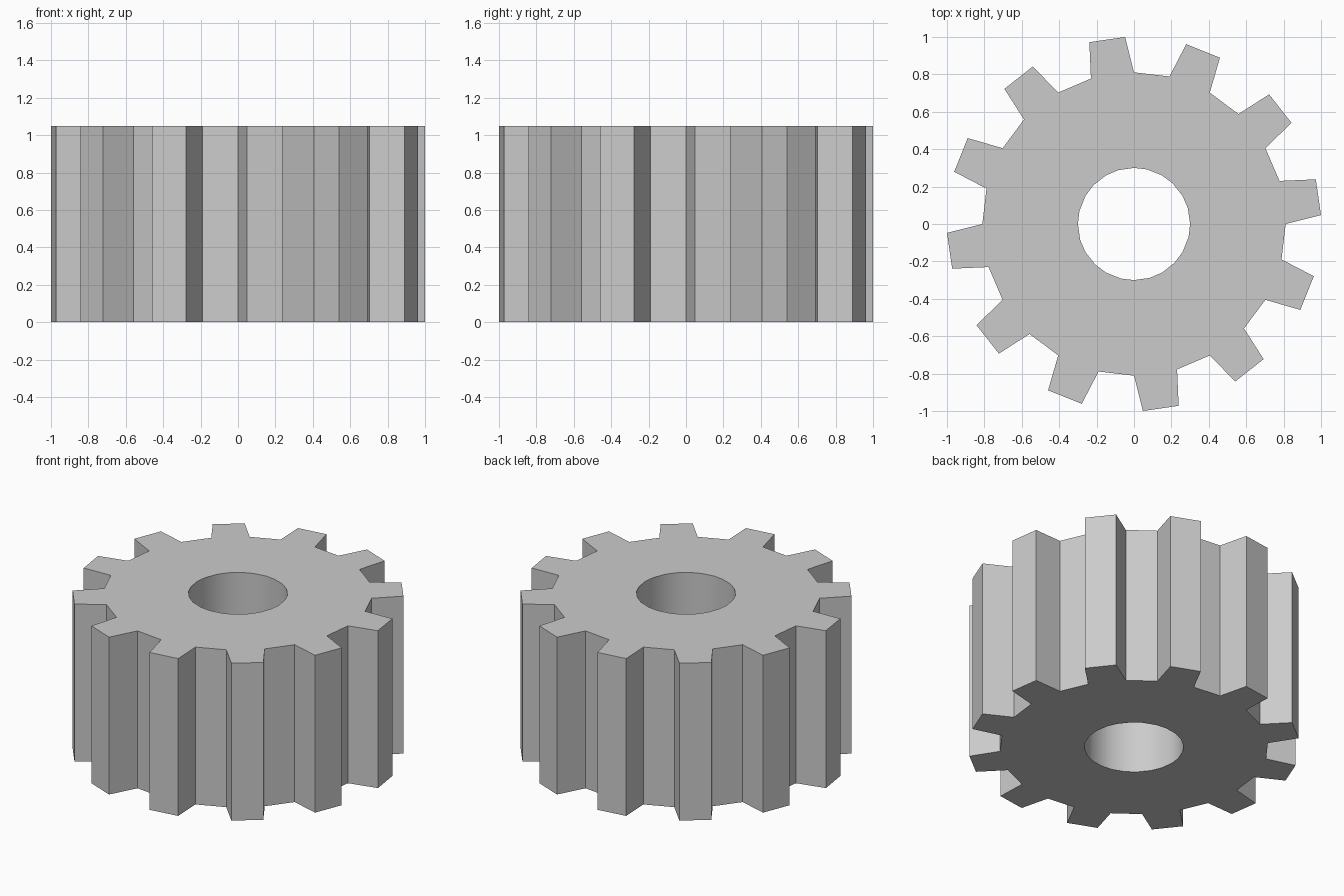
import bpy, bmesh
from math import sin, cos, radians

if "Cube" in bpy.data.objects:
    bpy.data.objects.remove(bpy.data.objects["Cube"])

TEETH, HEIGHT = 12, 1.05
R_TIP, R_ROOT, R_BORE = 1.001, 0.811, 0.30
ROOT_SPAN = 16.5           # degrees covered by a tooth at its root
TIP_A, TIP_B = 2.7, 13.8   # tip corner angles

bm = bmesh.new()


def vert(radius, degrees):
    a = radians(degrees)
    return bm.verts.new((radius * cos(a), radius * sin(a), 0))


# Matching rings of bore and root points, two per tooth
angles = [i * 360 / TEETH + d for i in range(TEETH) for d in (0, ROOT_SPAN)]
bore = [vert(R_BORE, a) for a in angles]
root = [vert(R_ROOT, a) for a in angles]
n = len(angles)

# Hub cap with a hole, plus one tooth on every other segment
for i in range(n):
    j = (i + 1) % n
    bm.faces.new((bore[i], root[i], root[j], bore[j]))
    if i % 2 == 0:
        tip_a = vert(R_TIP, angles[i] + TIP_A)
        tip_b = vert(R_TIP, angles[i] + TIP_B)
        bm.faces.new((root[i], tip_a, tip_b, root[j]))

# Extrude the profile to full height
res = bmesh.ops.extrude_face_region(bm, geom=bm.faces[:], use_keep_orig=True)
top = [g for g in res["geom"] if isinstance(g, bmesh.types.BMVert)]
bmesh.ops.translate(bm, verts=top, vec=(0, 0, HEIGHT))
bmesh.ops.recalc_face_normals(bm, faces=bm.faces[:])

mesh = bpy.data.meshes.new("gear")
bm.to_mesh(mesh)
bm.free()
gear = bpy.data.objects.new("gear", mesh)
bpy.context.collection.objects.link(gear)

# Smooth bore, crisp teeth
bpy.context.view_layer.objects.active = gear
gear.select_set(True)
bpy.ops.object.shade_smooth_by_angle(angle=radians(20))
